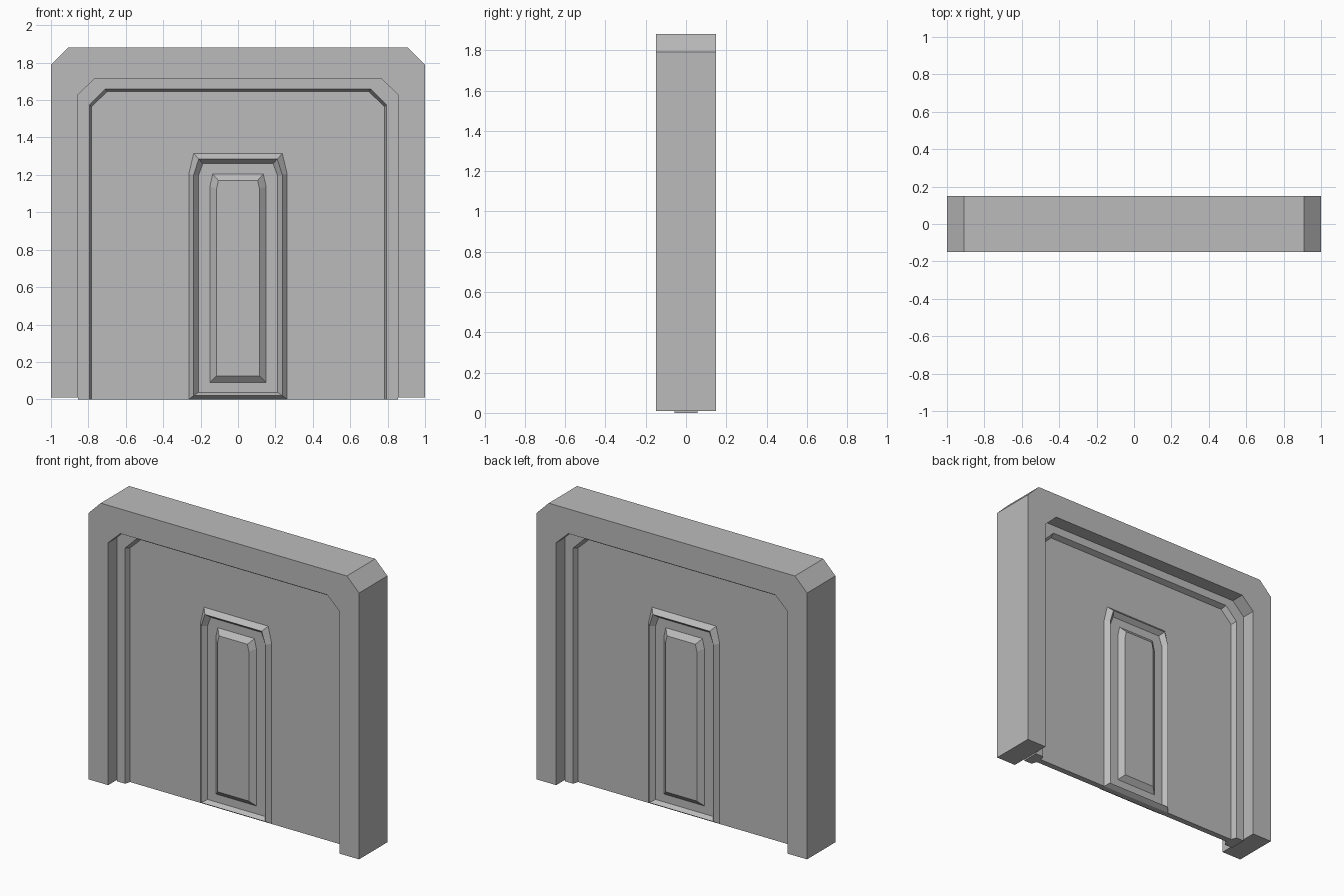
import bpy
import bmesh

cube = bpy.data.objects.get("Cube")
if cube:
    bpy.data.objects.remove(cube, do_unlink=True)

grey = bpy.data.materials.new("plain grey")
grey.use_nodes = True
colour = (0.5, 0.5, 0.5, 1)
grey.diffuse_color = colour
grey.node_tree.nodes["Principled BSDF"].inputs["Base Color"].default_value = colour


def arch(half, bottom, shoulder, top_half, top):
    """Outline with straight sides and cut top corners, as (x, z) points."""
    right = [(top_half, top), (half, shoulder), (half, bottom)]
    return [(-x, z) for x, z in reversed(right)] + right


def band(outer, inner):
    """Upside-down U between two arches."""
    return outer + inner[::-1]


def loft(name, rings, cyclic=False):
    """Join outlines placed at successive y; cap the ends or close the loop."""
    bm = bmesh.new()
    loops = [[bm.verts.new((x, y, z)) for x, z in outline] for outline, y in rings]
    pairs = list(zip(loops, loops[1:]))
    if cyclic:
        pairs.append((loops[-1], loops[0]))
    else:
        bm.faces.new(loops[0])
        bm.faces.new(loops[-1])
    for a, b in pairs:
        for i in range(len(a)):
            bm.faces.new((a[i - 1], a[i], b[i], b[i - 1]))
    bmesh.ops.recalc_face_normals(bm, faces=bm.faces)
    mesh = bpy.data.meshes.new(name)
    bm.to_mesh(mesh)
    bm.free()
    mesh.materials.append(grey)
    obj = bpy.data.objects.new(name, mesh)
    bpy.context.collection.objects.link(obj)
    return obj


# Depths either side of the middle plane
FRAME, LEDGE, WALL, RAISED = 0.15, 0.057, 0.02, 0.05

# Thick outer frame
frame = band(arch(1, 0.01, 1.79, 0.91, 1.88),
             arch(0.855, 0.01, 1.63, 0.765, 1.715))
loft("outer_frame", [(frame, -FRAME), (frame, FRAME)])

# Stepped ledge with a sloping inner edge
ledge_outer = arch(0.855, 0, 1.63, 0.765, 1.715)
wall = arch(0.783, 0, 1.565, 0.70, 1.645)
ledge_front = band(ledge_outer, arch(0.795, 0, 1.575, 0.71, 1.66))
ledge_base = band(ledge_outer, wall)
loft("stepped_ledge", [(ledge_front, -LEDGE), (ledge_base, -WALL),
                       (ledge_base, WALL), (ledge_front, LEDGE)])

# Thin wall filling the opening
loft("wall_panel", [(wall, -WALL), (wall, WALL)])

# Ridged door surround on both faces
outer = arch(0.263, 0, 1.205, 0.237, 1.315)
ridge = arch(0.237, 0.02, 1.2, 0.21, 1.285)
inner = arch(0.212, 0.037, 1.195, 0.188, 1.26)
loft("door_surround", [(outer, -WALL), (ridge, -RAISED), (inner, -WALL),
                       (inner, WALL), (ridge, RAISED), (outer, WALL)], cyclic=True)

# Raised door panel with bevelled edges
base = arch(0.15, 0.09, 1.14, 0.135, 1.205)
face = arch(0.115, 0.125, 1.125, 0.105, 1.17)
loft("door_panel", [(face, -RAISED), (base, -WALL), (base, WALL), (face, RAISED)])
